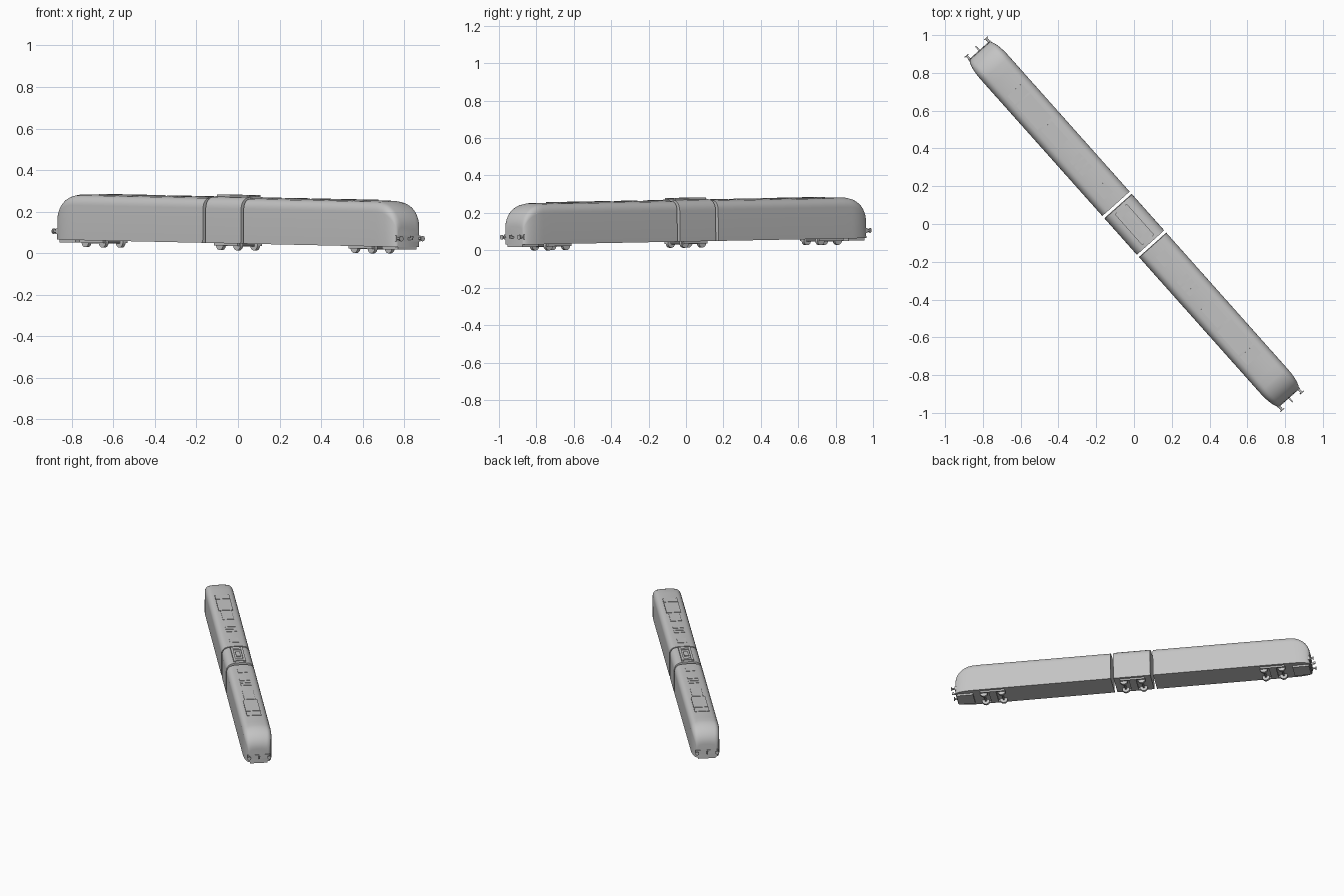
import bpy, bmesh, math
from mathutils import Matrix

if "Cube" in bpy.data.objects:
    bpy.data.objects.remove(bpy.data.objects["Cube"])

grey = bpy.data.materials.new("plain grey")
grey.use_nodes = True
GREY = (0.55, 0.55, 0.55, 1)
grey.diffuse_color = GREY
grey.node_tree.nodes["Principled BSDF"].inputs["Base Color"].default_value = GREY

# The train is modelled along x, then turned and pitched slightly
PLACE = Matrix.Rotation(math.radians(-48.3), 4, 'Z') @ Matrix.Rotation(0.0143, 4, 'Y')
FLOOR = 0.048
HALF = 0.097


def finish(bm, name, smooth=False):
    bmesh.ops.recalc_face_normals(bm, faces=bm.faces)
    bm.transform(PLACE)
    mesh = bpy.data.meshes.new(name)
    bm.to_mesh(mesh)
    bm.free()
    mesh.materials.append(grey)
    obj = bpy.data.objects.new(name, mesh)
    bpy.context.collection.objects.link(obj)
    if smooth:
        bpy.ops.object.select_all(action='DESELECT')
        bpy.context.view_layer.objects.active = obj
        obj.select_set(True)
        bpy.ops.object.shade_smooth_by_angle(angle=math.radians(35))
    return obj


def add_box(bm, x0, x1, y0, y1, z0, z1):
    m = Matrix.Translation(((x0 + x1) / 2, (y0 + y1) / 2, (z0 + z1) / 2))
    m = m @ Matrix.Diagonal((abs(x1 - x0), y1 - y0, z1 - z0, 1))
    bmesh.ops.create_cube(bm, size=1, matrix=m)


def add_cylinder(bm, centre, axis, radius, length, sides=20):
    turn = Matrix.Rotation(math.pi / 2, 4, 'Y' if axis == 'X' else 'X')
    bmesh.ops.create_cone(bm, cap_ends=True, segments=sides, radius1=radius, radius2=radius,
                          depth=length, matrix=Matrix.Translation(centre) @ turn)


def section(half, top, edge=0.042, drop=0.048, crown=0.004):
    """Cross-section: straight sides, curved shoulders, nearly flat roof."""
    side = [(half, FLOOR), (half, top - crown - drop)]
    for k in range(1, 7):
        a = k * math.pi / 12
        side.append((half - edge * (1 - math.cos(a)), top - crown - drop * (1 - math.sin(a))))
    side.append((half - edge - 0.022, top))
    return side + [(-y, z) for y, z in reversed(side)]


def loft(name, rings):
    bm = bmesh.new()
    loops = [[bm.verts.new((x, y, z)) for y, z in pts] for x, pts in rings]
    n = len(loops[0])
    for a, b in zip(loops, loops[1:]):
        for i in range(n):
            j = (i + 1) % n
            bm.faces.new((a[i], a[j], b[j], b[i]))
    bm.faces.new(loops[0])
    bm.faces.new(loops[-1])
    return finish(bm, name, True)


# Middle car
loft("middle_car_body", [(x, section(HALF, 0.274, 0.05, 0.056)) for x in (-0.128, 0.128)])
bm = bmesh.new()
for s in (-1, 1):
    add_box(bm, -0.11, 0.11, s * 0.034 - 0.008, s * 0.034 + 0.008, 0.262, 0.281)
    add_box(bm, s * 0.085 - 0.012, s * 0.085 + 0.012, -0.034, 0.034, 0.262, 0.279)
add_box(bm, -0.035, 0.035, -0.016, 0.016, 0.262, 0.28)
finish(bm, "middle_roof_equipment")


def bogie(name, x):
    bm = bmesh.new()
    for s in (-1, 1):
        for t in (-1, 1):
            add_cylinder(bm, (x + s * 0.062, t * 0.055, 0.04), 'Y', 0.026, 0.018)
        add_cylinder(bm, (x + s * 0.062, 0, 0.04), 'Y', 0.007, 0.11, 10)
        add_box(bm, x - 0.085, x + 0.085, s * 0.072 - 0.006, s * 0.072 + 0.006, 0.036, 0.052)
    add_box(bm, x - 0.025, x + 0.025, -0.07, 0.07, 0.034, 0.052)
    finish(bm, name, True)


bogie("middle_bogie", 0)

# Both end cars share the same parts, turned end for end
for d, label in ((-1, "rear"), (1, "front")):
    # Body with rounded, tapering nose
    rings = [(d * 0.147, section(HALF, 0.268)), (d * 1.05, section(HALF, 0.268))]
    for k in range(1, 13):
        a = k * math.pi / 24
        x = 1.085 + 0.145 * math.sin(a)
        u = max(0, (x - 1.11) / 0.12)
        half = 0.066 + 0.031 * math.sqrt(max(0, 1 - u * u))
        top = 0.145 + 0.123 * math.cos(a)
        rings.append((d * x, section(half, top, 0.042 - 0.015 * u, 0.048 - 0.015 * u)))
    loft(label + "_car_body", rings)
    bogie(label + "_bogie", d * 0.973)

    # Roof hatches: position, length, half width
    bm = bmesh.new()
    hatches = [(0.925, 0.06, 0.05), (0.80, 0.17, 0.05), (0.635, 0.13, 0.038), (0.24, 0.07, 0.032)]
    hatches += [(0.427 + k * 0.038, 0.026, 0.036) for k in (-1, 0, 1)]
    for x, length, half in hatches:
        add_box(bm, d * (x - length / 2), d * (x + length / 2), -half, half, 0.26, 0.271)
    finish(bm, label + "_roof_hatches")

    # Buffer beam and lower apron
    bm = bmesh.new()
    add_box(bm, d * 1.19, d * 1.233, -0.078, 0.078, 0.074, 0.102)
    add_box(bm, d * 1.11, d * 1.225, -0.06, 0.06, 0.035, 0.05)
    finish(bm, label + "_buffer_beam")

    # Buffers
    bm = bmesh.new()
    for s in (-1, 1):
        add_cylinder(bm, (d * 1.24, s * 0.069, 0.088), 'X', 0.006, 0.036, 12)
        add_cylinder(bm, (d * 1.256, s * 0.069, 0.088), 'X', 0.013, 0.005, 16)
    finish(bm, label + "_buffers", True)

    # Coupling hook
    bm = bmesh.new()
    add_box(bm, d * 1.22, d * 1.262, -0.004, 0.004, 0.082, 0.092)
    add_box(bm, d * 1.25, d * 1.262, -0.004, 0.004, 0.088, 0.1)
    finish(bm, label + "_coupling_hook")
